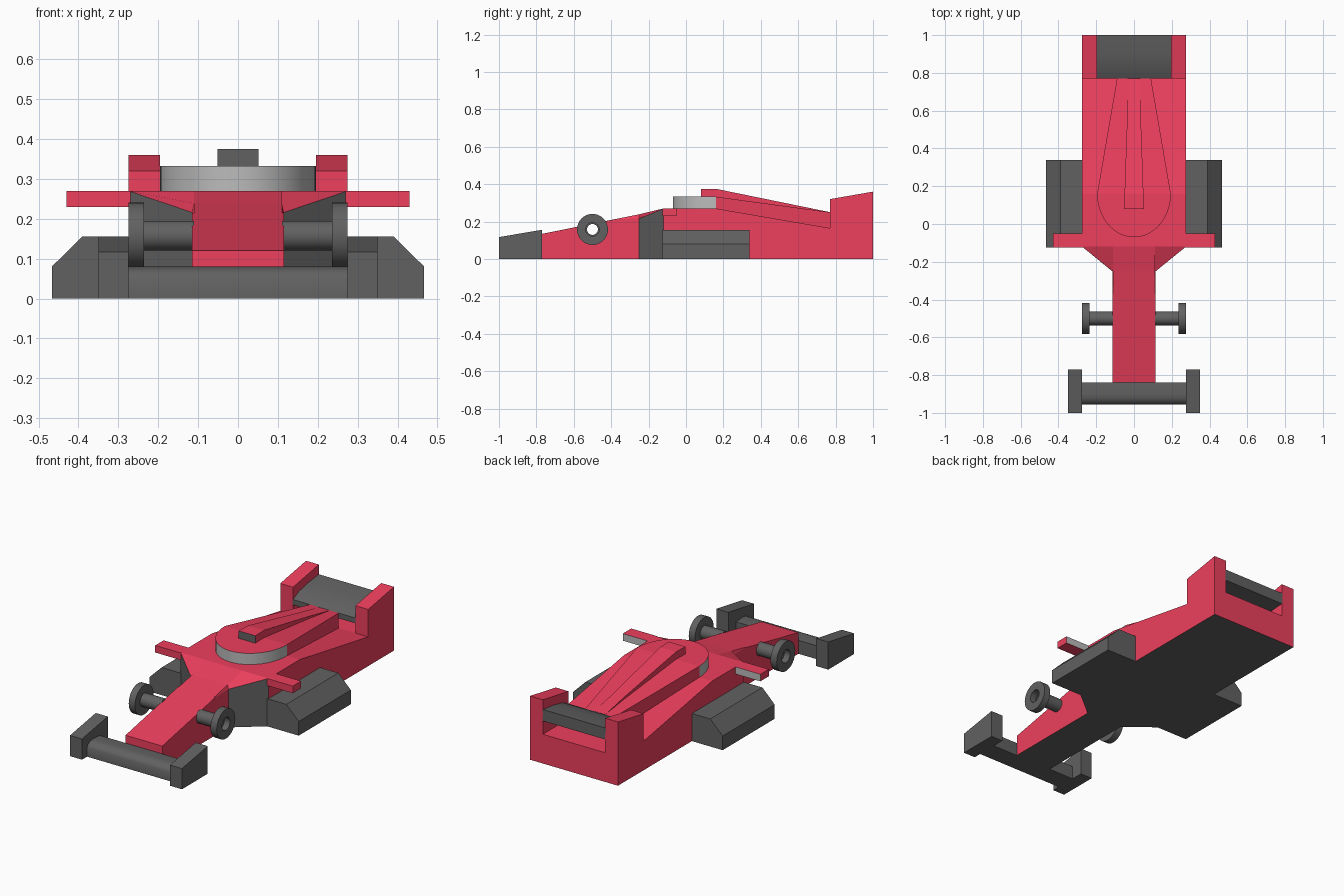
import bpy, bmesh, math

if "Cube" in bpy.data.objects:
    bpy.data.objects.remove(bpy.data.objects["Cube"])


def material(name, color):
    m = bpy.data.materials.new(name)
    m.diffuse_color = (*color, 1)
    m.use_nodes = True
    m.node_tree.nodes["Principled BSDF"].inputs["Base Color"].default_value = m.diffuse_color
    return m


RED = material("red_paint", (0.85, 0.05, 0.11))
DARK = material("dark_grey", (0.12, 0.12, 0.12))
GREY = material("light_grey", (0.5, 0.5, 0.5))


def finish(name, bm, mats, smooth=False):
    bmesh.ops.recalc_face_normals(bm, faces=bm.faces[:])
    me = bpy.data.meshes.new(name)
    bm.to_mesh(me)
    bm.free()
    for m in mats:
        me.materials.append(m)
    ob = bpy.data.objects.new(name, me)
    bpy.context.collection.objects.link(ob)
    if smooth:
        bpy.ops.object.select_all(action='DESELECT')
        bpy.context.view_layer.objects.active = ob
        ob.select_set(True)
        bpy.ops.object.shade_smooth_by_angle(angle=math.radians(35))
    return ob


def skin(name, rings, mats, smooth=False, pick=None, closed=False):
    """Join equal-length rings of points; cap the ends unless closed."""
    bm = bmesh.new()
    vs = [[bm.verts.new(p) for p in r] for r in rings]
    n = len(vs[0])
    for i in range(len(vs) if closed else len(vs) - 1):
        a, b = vs[i], vs[(i + 1) % len(vs)]
        for k in range(n):
            f = bm.faces.new((a[k], a[(k + 1) % n], b[(k + 1) % n], b[k]))
            f.material_index = pick(i, k) if pick else 0
    if not closed:
        for i, r in ((-1, vs[0]), (len(vs), vs[-1])):
            f = bm.faces.new(r)
            f.material_index = pick(i, 0) if pick else 0
    return finish(name, bm, mats, smooth)


def loft(name, sections, mats, **kw):
    """Symmetric half sections (y, [(x, z), ...]) joined along y."""
    rings = [[(x, y, z) for x, z in h] + [(-x, y, z) for x, z in reversed(h)]
             for y, h in sections]
    return skin(name, rings, mats, **kw)


def along_x(name, prof, x0, x1, mat, smooth=False):
    return skin(name, [[(x, y, z) for y, z in prof] for x in (x0, x1)], [mat], smooth)


def tube(name, x0, x1, r_out, r_in, mat, y=-0.5, z=0.158, n=32):
    rings = []
    for i in range(n):
        c, s = math.cos(2 * math.pi * i / n), math.sin(2 * math.pi * i / n)
        rings.append([(x, y + r * c, z + r * s) for x, r in
                      ((x0, r_out), (x1, r_out), (x1, r_in), (x0, r_in))])
    return skin(name, rings, [mat], True, closed=True)


# Body: nose, flared shoulders and sloping rear deck
body = loft("body", [
    (-0.84, [(0.115, 0), (0.115, 0.12), (0.11, 0.12)]),
    (-0.37, [(0.115, 0), (0.115, 0.214), (0.11, 0.215)]),
    (-0.25, [(0.115, 0), (0.115, 0.216), (0.11, 0.239)]),
    (-0.12, [(0.275, 0), (0.275, 0.27), (0.11, 0.27)]),
    (0.16, [(0.275, 0), (0.275, 0.27), (0.11, 0.27)]),
    (0.77, [(0.275, 0), (0.275, 0.165), (0.11, 0.165)]),
    (1.0, [(0.275, 0), (0.275, 0.165), (0.11, 0.165)]),
], [RED, DARK], pick=lambda i, k: int(k == 5 or (i == 2 and k in (0, 4))))

# Axle bore through the nose
bm = bmesh.new()
ring = [bm.verts.new((-0.3, -0.5 + 0.029 * math.cos(a), 0.158 + 0.029 * math.sin(a)))
        for a in (2 * math.pi * i / 32 for i in range(32))]
face = bm.faces.new(ring)
ext = bmesh.ops.extrude_face_region(bm, geom=[face])
bmesh.ops.translate(bm, vec=(0.6, 0, 0),
                    verts=[g for g in ext["geom"] if isinstance(g, bmesh.types.BMVert)])
cutter = finish("axle_bore_cutter", bm, [RED])
cutter.hide_render = True
mod = body.modifiers.new("axle_bore", 'BOOLEAN')
mod.operation = 'DIFFERENCE'
mod.solver = 'EXACT'
mod.object = cutter
bpy.context.view_layer.objects.active = body
bpy.ops.object.modifier_apply(modifier=mod.name)
bpy.data.objects.remove(cutter)

# Cockpit front: half-ellipse drum with grey wall and red top
arc = [(0.195 * math.cos(a), 0.16 - 0.23 * math.sin(a))
       for a in (math.pi * i / 32 for i in range(33))]
skin("cockpit_rim", [[(x, y, z) for x, y in arc] for z in (0.22, 0.333)],
     [RED, GREY], True, pick=lambda i, k: int(i == 0))

# Engine cover tapering to the rear, with the air intake on top
loft("engine_cover", [
    (0.16, [(0.195, 0.22), (0.195, 0.333)]),
    (0.77, [(0.09, 0.12), (0.09, 0.25)]),
], [RED])
loft("air_intake", [
    (0.08, [(0.052, 0.3), (0.052, 0.375)]),
    (0.16, [(0.05, 0.3), (0.05, 0.375)]),
    (0.60, [(0.035, 0.24), (0.035, 0.285)]),
    (0.77, [(0.035, 0.2), (0.035, 0.25)]),
], [RED, DARK], pick=lambda i, k: int(i == -1))

# Wings
along_x("rear_wing", [(0.77, 0.22), (0.77, 0.25), (0.82, 0.275), (0.9, 0.293),
                      (1.0, 0.305), (1.0, 0.24), (0.9, 0.232)], -0.2, 0.2, DARK, True)
along_x("front_wing", [(-0.955, 0), (-0.955, 0.05), (-0.945, 0.066), (-0.925, 0.077),
                       (-0.9, 0.08), (-0.84, 0.076), (-0.84, 0)], -0.28, 0.28, DARK, True)

for side, s in (("left", -1), ("right", 1)):
    # Wing end plates
    along_x(side + "_rear_end_plate",
            [(0.77, 0.16), (0.77, 0.32), (1.0, 0.36), (1.0, 0.16)],
            s * 0.195, s * 0.275, RED)
    along_x(side + "_front_end_plate",
            [(-1.0, 0), (-1.0, 0.117), (-0.77, 0.156), (-0.77, 0)],
            s * 0.275, s * 0.35, DARK)
    # Side pod
    pod = [(0.27, 0), (0.27, 0.156), (0.39, 0.156), (0.467, 0.08), (0.467, 0)]
    skin(side + "_side_pod", [[(s * x, y, z) for x, z in pod] for y in (-0.125, 0.34)],
         [DARK])
    # Mirror with grey glass facing backwards
    box = [(0.27, 0.23), (0.27, 0.27), (0.43, 0.27), (0.43, 0.23)]
    skin(side + "_mirror", [[(s * x, y, z) for x, z in box] for y in (-0.125, -0.05)],
         [RED, GREY], pick=lambda i, k: int(i == 2))
    # Front wheel and hollow axle
    tube(side + "_wheel", s * 0.236, s * 0.275, 0.083, 0.036, DARK)
    tube(side + "_axle", s * 0.11, s * 0.24, 0.037, 0.029, DARK)
